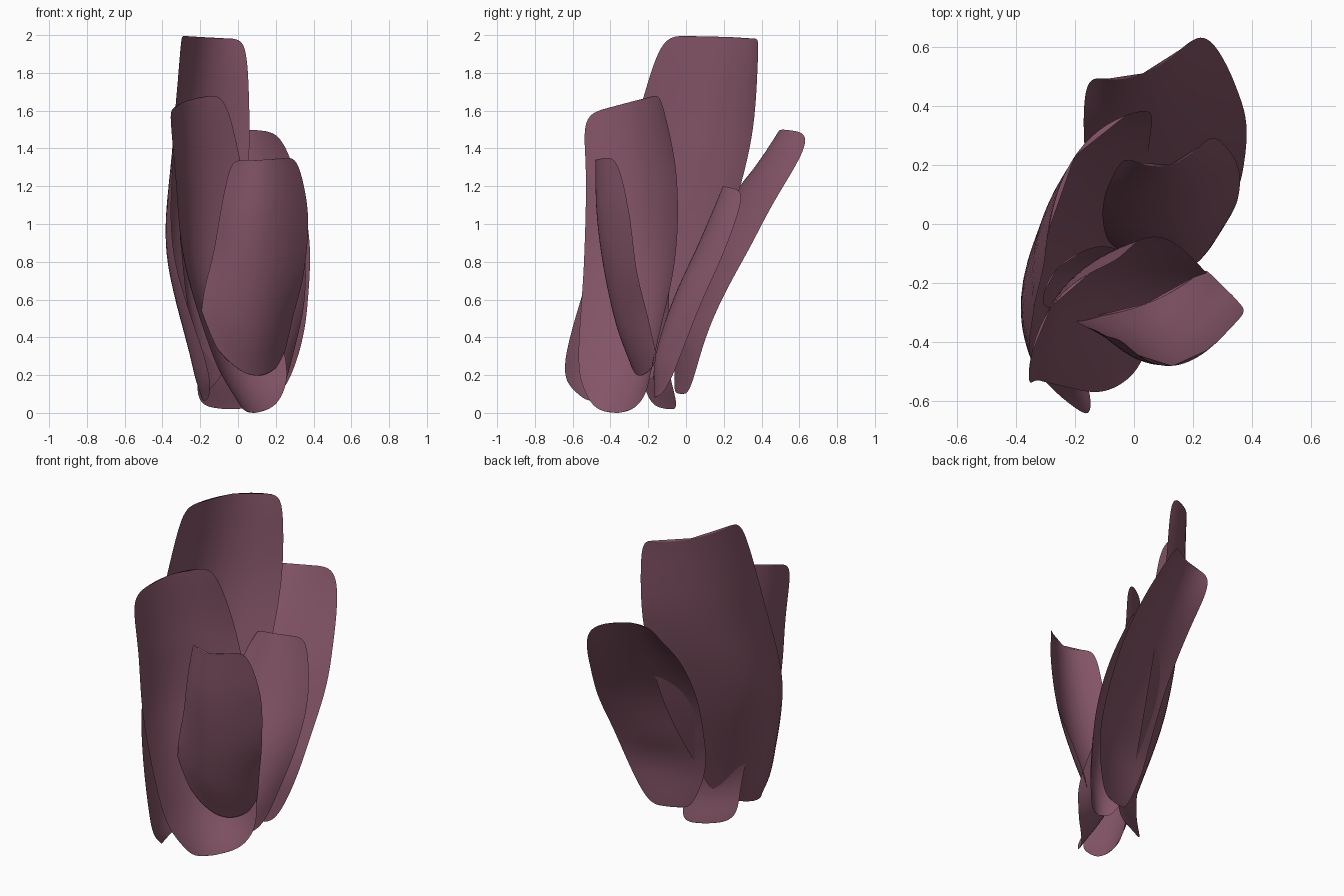
import bpy
import bmesh
import math
from mathutils import Vector

if "Cube" in bpy.data.objects:
    bpy.data.objects.remove(bpy.data.objects["Cube"], do_unlink=True)

# The single petal colour
COLOUR = (0.23, 0.09, 0.135, 1)
mauve = bpy.data.materials.new("dusky_mauve")
mauve.use_nodes = True
mauve.diffuse_color = COLOUR
shader = mauve.node_tree.nodes["Principled BSDF"]
shader.inputs["Base Color"].default_value = COLOUR
shader.inputs["Roughness"].default_value = 0.7


def along(rail, t):
    """Point on a smooth curve through the rail points, t from 0 to 1."""
    pts = [Vector(p) for p in rail]
    first = pts[0] * 2 - pts[1]
    last = pts[-1] * 2 - pts[-2]
    pts = [first] + pts + [last]
    spans = len(rail) - 1
    k = min(int(t * spans), spans - 1)
    f = t * spans - k
    a, b, c, d = pts[k:k + 4]
    return (b * 2 + (c - a) * f + (a * 2 - b * 5 + c * 4 - d) * f ** 2
            + (b * 3 - a - c * 3 + d) * f ** 3) / 2


def outline(t, base_power, tip_power):
    """Relative half width of a petal whose ends are rounded."""
    e = 2 * t - 1
    p = base_power if e < 0 else tip_power
    return max(0, 1 - abs(e) ** p) ** (1 / p)


def petal(name, left, middle, right, base_power=6, tip_power=10, rows=56, cols=20):
    """Curved sheet lofted through two side rails and a middle rail."""
    bm = bmesh.new()
    grid = []
    for i in range(rows + 1):
        t = (1 - math.cos(math.pi * i / rows)) / 2
        l, m, r = (along(rail, t) for rail in (left, middle, right))
        w = outline(t, base_power, tip_power)
        line = []
        for j in range(cols + 1):
            s = w * (2 * j / cols - 1)
            p = l * (s * (s - 1) / 2) + m * (1 - s * s) + r * (s * (s + 1) / 2)
            line.append(bm.verts.new(p))
        grid.append(line)
    for low, high in zip(grid, grid[1:]):
        for j in range(cols):
            bm.faces.new((low[j], low[j + 1], high[j + 1], high[j]))
    bmesh.ops.remove_doubles(bm, verts=bm.verts, dist=1e-5)
    for face in bm.faces:
        face.smooth = True
    mesh = bpy.data.meshes.new(name)
    bm.to_mesh(mesh)
    bm.free()
    mesh.materials.append(mauve)
    obj = bpy.data.objects.new(name, mesh)
    bpy.context.collection.objects.link(obj)


# Tallest petal, wrapping the left and rear
petal("tall_rear_petal",
      [(-.13, -.57, .06), (-.17, -.64, .27), (-.34, -.48, .85), (-.34, -.3, 1.42), (-.3, -.13, 2)],
      [(-.19, -.4, .08), (-.24, -.36, .27), (-.33, -.13, .85), (-.27, .1, 1.42), (-.2, .23, 1.99)],
      [(-.1, -.2, .15), (-.06, -.1, .3), (.03, .17, .85), (.06, .34, 1.42), (.05, .39, 1.98)],
      tip_power=14)

# Petal leaning furthest to the back, hollow towards the rear
petal("leaning_back_petal",
      [(-.02, -.07, .12), (-.1, -.05, .38), (-.13, 0, .6), (-.155, .115, .92), (-.17, .3, 1.22), (-.175, .52, 1.46)],
      [(.12, -.03, .1), (.14, 0, .38), (.14, .08, .6), (.12, .18, .88), (.08, .32, 1.16), (.03, .51, 1.5)],
      [(.27, .03, .11), (.34, .1, .38), (.37, .19, .6), (.38, .34, .88), (.34, .48, 1.14), (.25, .69, 1.47)],
      tip_power=8)

# Shorter petal nested against the leaning one
petal("inner_back_petal",
      [(.03, -.1, .1), (-.06, -.08, .35), (-.1, -.02, .6), (-.1, .09, .88), (-.04, .24, 1.17)],
      [(.12, -.17, .08), (.14, -.16, .3), (.16, -.06, .6), (.15, .08, .9), (.12, .2, 1.2)],
      [(.24, -.1, .1), (.29, -.03, .3), (.35, .08, .58), (.35, .2, .85), (.27, .32, 1.17)])

# Broad petal behind the small front one
petal("broad_front_petal",
      [(0, -.55, .06), (-.13, -.57, .3), (-.28, -.54, .8), (-.33, -.53, 1.25), (-.36, -.55, 1.58)],
      [(.09, -.36, 0), (-.05, -.25, .3), (-.2, -.21, .8), (-.25, -.23, 1.25), (-.28, -.28, 1.65)],
      [(.27, -.21, .08), (.25, -.17, .3), (.13, -.06, .8), (.03, -.05, 1.25), (-.06, -.13, 1.69)])

# Small cupped petal at the front, cut off obliquely at its base
petal("small_front_petal",
      [(-.2, -.32, .47), (-.18, -.34, .64), (-.13, -.36, .85), (-.09, -.38, 1.08), (-.04, -.39, 1.34)],
      [(.04, -.27, .21), (.07, -.36, .45), (.1, -.43, .75), (.12, -.47, 1.05), (.13, -.48, 1.34)],
      [(.24, -.15, .28), (.29, -.2, .5), (.35, -.26, .75), (.37, -.3, 1.05), (.32, -.36, 1.36)],
      base_power=20)

# Core petal hidden between the broad and tall ones
petal("core_petal",
      [(-.22, -.2, .05), (-.22, -.24, .25), (-.27, -.28, .6), (-.31, -.28, .95)],
      [(-.07, -.1, .02), (-.1, -.16, .25), (-.22, -.16, .6), (-.26, -.15, .95)],
      [(.08, -.04, .03), (.04, -.09, .25), (-.03, -.09, .6), (-.11, -.07, .95)])
